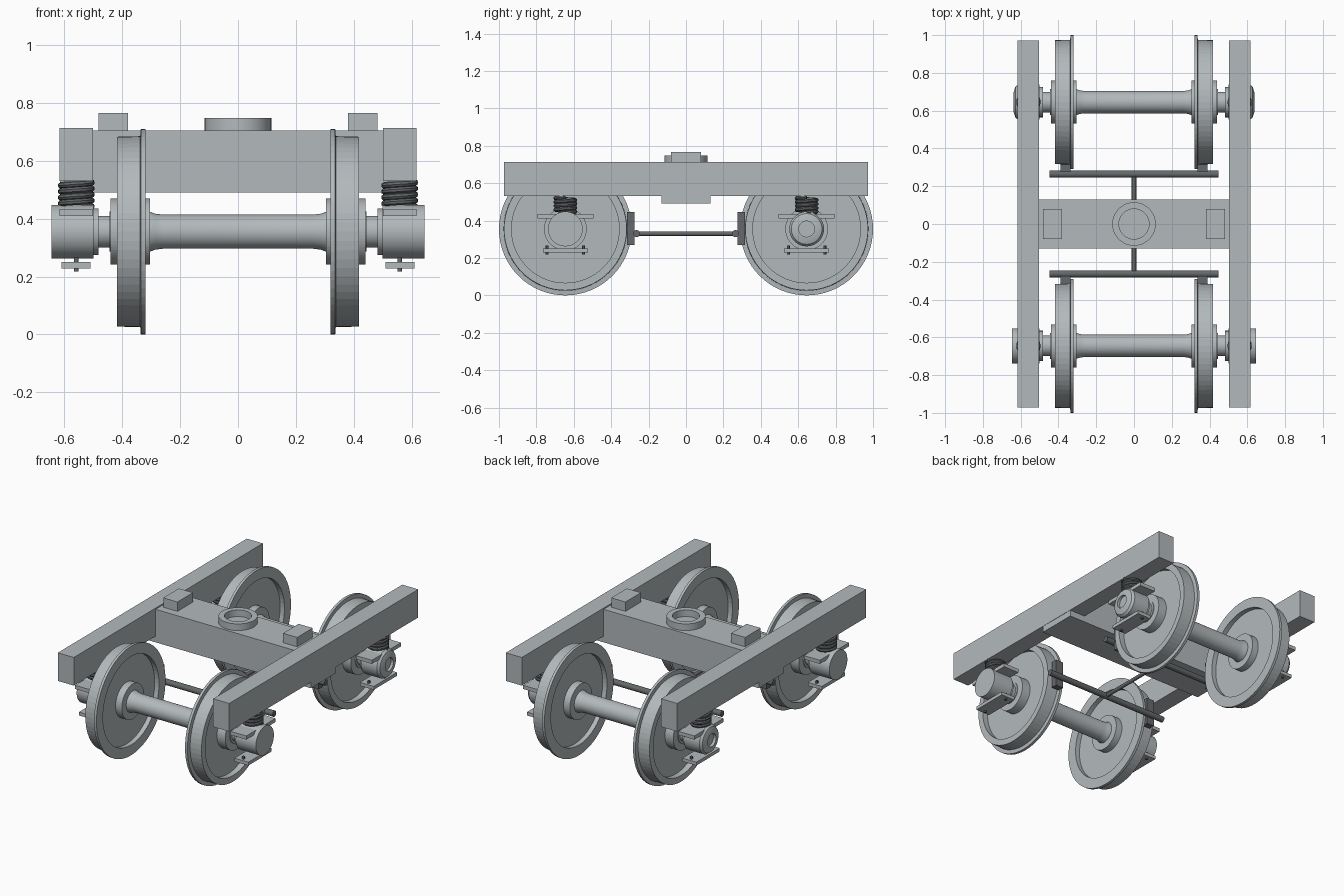
import bpy, bmesh, math
from mathutils import Vector

if "Cube" in bpy.data.objects:
    bpy.data.objects.remove(bpy.data.objects["Cube"])


def material(name, colour):
    mat = bpy.data.materials.new(name)
    mat.use_nodes = True
    mat.diffuse_color = colour
    mat.node_tree.nodes["Principled BSDF"].inputs["Base Color"].default_value = colour
    return mat


steel = material("grey_steel", (0.45, 0.485, 0.5, 1))
dark = material("dark_steel", (0.13, 0.14, 0.145, 1))

AXLE_Y, AXLE_Z, BOX_X = 0.645, 0.355, 0.559


def finish(name, bm, mat):
    bmesh.ops.remove_doubles(bm, verts=bm.verts, dist=1e-6)
    bmesh.ops.recalc_face_normals(bm, faces=bm.faces)
    mesh = bpy.data.meshes.new(name)
    bm.to_mesh(mesh)
    bm.free()
    mesh.materials.append(mat)
    obj = bpy.data.objects.new(name, mesh)
    bpy.context.collection.objects.link(obj)
    return obj


def select_only(obj):
    bpy.ops.object.select_all(action='DESELECT')
    obj.select_set(True)
    bpy.context.view_layer.objects.active = obj


def box(name, low, high, mat=steel):
    bm = bmesh.new()
    bmesh.ops.create_cube(bm, size=1)
    for v in bm.verts:
        v.co = [a + (b - a) * (c + 0.5) for a, b, c in zip(low, high, v.co)]
    finish(name, bm, mat)


def mirrored_box(name, side, x, y, z, mat=steel):
    xs = sorted(side * v for v in x)
    box(name, (xs[0], y[0], z[0]), (xs[1], y[1], z[1]), mat)


def lathe(name, profile, centre, axis="x", flip=1, closed=False, segments=48,
          rounded=True, mat=steel):
    """Turn (distance along axis, radius) points about an axis."""
    bm = bmesh.new()
    unit = Vector([float(a == axis) for a in "xyz"])
    side = Vector((0, 0, 1)) if axis != "z" else Vector((1, 0, 0))
    verts = [bm.verts.new(Vector(centre) + unit * a * flip + side * r) for a, r in profile]
    edges = [bm.edges.new(pair) for pair in zip(verts, verts[1:])]
    if closed:
        edges.append(bm.edges.new((verts[-1], verts[0])))
    bmesh.ops.spin(bm, geom=verts + edges, cent=centre, axis=unit,
                   angle=math.tau, steps=segments, use_duplicate=False)
    obj = finish(name, bm, mat)
    if rounded:
        select_only(obj)
        bpy.ops.object.shade_smooth_by_angle()


def rod(name, start, end, radius, centre, axis, segments=20, mat=steel):
    lathe(name, [(start, 0), (start, radius), (end, radius), (end, 0)],
          centre, axis, segments=segments, mat=mat)


def spring(name, x, y, low, high, radius, wire, turns):
    curve = bpy.data.curves.new(name, 'CURVE')
    curve.dimensions = '3D'
    curve.bevel_depth = wire
    curve.bevel_resolution = 2
    curve.use_fill_caps = True
    line = curve.splines.new('POLY')
    count = turns * 24
    line.points.add(count)
    for i, p in enumerate(line.points):
        a = math.tau * i / 24
        p.co = (x + radius * math.cos(a), y + radius * math.sin(a),
                low + (high - low) * i / count, 1)
    curve.materials.append(dark)
    obj = bpy.data.objects.new(name, curve)
    bpy.context.collection.objects.link(obj)
    select_only(obj)
    bpy.ops.object.convert(target='MESH')
    bpy.ops.object.shade_smooth_by_angle()


# Cross sections of the turned parts
wheel = [(0.305, 0.05), (0.305, 0.114), (0.35, 0.114), (0.35, 0.288), (0.319, 0.288),
         (0.319, 0.355), (0.336, 0.355), (0.338, 0.33), (0.418, 0.328), (0.418, 0.288),
         (0.38, 0.288), (0.38, 0.114), (0.44, 0.114), (0.44, 0.05)]
half_axle = [(0, 0.059), (0.26, 0.059), (0.285, 0.062), (0.305, 0.069), (0.445, 0.069),
             (0.445, 0.055), (0.55, 0.055), (0.55, 0)]
plain_box = [(0.482, 0), (0.482, 0.08), (0.5, 0.08), (0.5, 0.093), (0.645, 0.093), (0.645, 0)]
open_box = [(0.482, 0), (0.482, 0.08), (0.5, 0.08), (0.5, 0.093), (0.613, 0.093),
            (0.628, 0.082), (0.638, 0.05), (0.638, 0.042), (0.62, 0.042), (0.62, 0)]

# Bolster with centre bearing ring
box("bolster", (-0.615, -0.13, 0.49), (0.615, 0.13, 0.705))
lathe("centre_ring", [(0.7, 0.08), (0.7, 0.115), (0.748, 0.115), (0.748, 0.08)],
      (0, 0, 0), "z", closed=True)

for s, side in ((1, "left"), (-1, "right")):
    # Side frames and bearing pads
    mirrored_box(side + "_side_frame", s, (0.502, 0.617), (-0.972, 0.972), (0.53, 0.713))
    mirrored_box(side + "_bearing_pad", s, (0.38, 0.482), (-0.08, 0.08), (0.7, 0.766))

for e, end in ((-1, "front"), (1, "back")):
    y = e * AXLE_Y
    centre = (0, y, AXLE_Z)
    profile = [(-a, r) for a, r in reversed(half_axle)] + half_axle[1:]
    lathe(end + "_axle", profile, centre)

    # Brake beam
    rod(end + "_brake_beam", -0.447, 0.447, 0.019, (0, e * 0.264, 0.33), "x", mat=dark)

    for s, side in ((1, "left"), (-1, "right")):
        tag = end + "_" + side + "_"
        lathe(tag + "wheel", wheel, centre, flip=s, closed=True, segments=64, rounded=False)
        lathe(tag + "axle_box", open_box if e > 0 else plain_box, centre, flip=s)

        # Spring seat, coil spring and lower plate
        mirrored_box(tag + "spring_seat", s, (0.502, 0.617), (y - 0.15, y + 0.15), (0.41, 0.434))
        spring(tag + "spring", s * BOX_X, y, 0.442, 0.525, 0.053, 0.011, 4)
        mirrored_box(tag + "lower_plate", s, (0.51, 0.61), (y - 0.12, y + 0.12), (0.228, 0.25))
        for d in (-0.097, 0.097):
            rod(tag + "bolt", 0.218, 0.266, 0.008, (s * BOX_X, y + d, 0), "z", 12, dark)

        # Brake shoe against the tread
        ys = sorted((e * 0.275, e * 0.316))
        mirrored_box(tag + "brake_shoe", s, (0.335, 0.388), ys, (0.268, 0.446), dark)

# Rod joining the brake beams
rod("brake_rod", -0.264, 0.264, 0.012, (0, 0, 0.33), "y", mat=dark)
